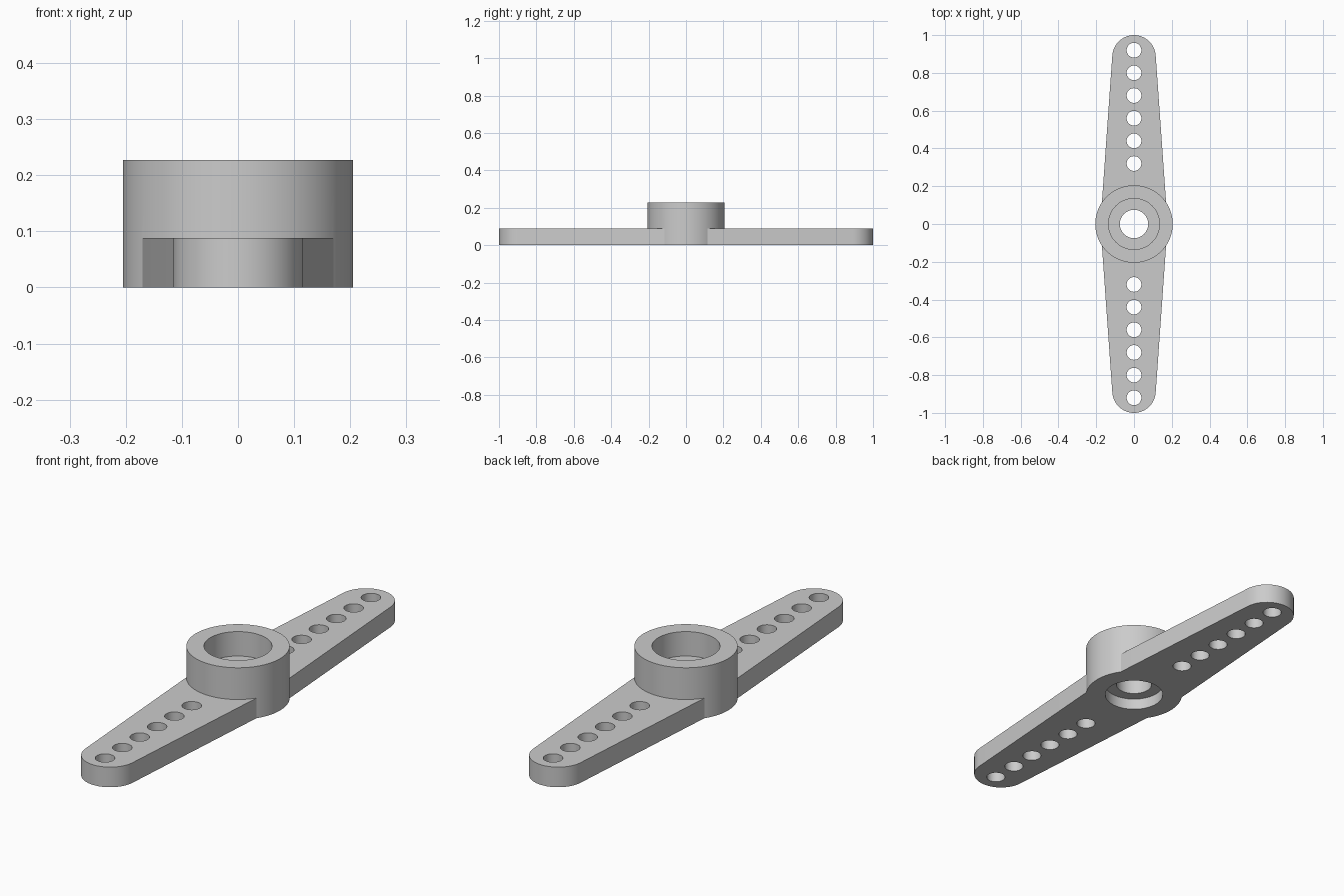
import bpy
import bmesh
from math import sin, cos, pi

default = bpy.data.objects.get("Cube")
if default:
    bpy.data.objects.remove(default, do_unlink=True)

# Main sizes
HUB_R, HUB_H = 0.205, 0.227
ARM_H, TIP_R = 0.088, 0.115
WAIST = 0.178
HOLE_R = 0.039

grey = bpy.data.materials.new("grey_plastic")
grey.use_nodes = True
colour = (0.6, 0.6, 0.6, 1)
grey.diffuse_color = colour
grey.node_tree.nodes["Principled BSDF"].inputs["Base Color"].default_value = colour


def arc(radius, cy, start, end, steps):
    """Points on an arc centred on (0, cy)."""
    angles = [start + (end - start) * i / steps for i in range(steps + 1)]
    return [(radius * cos(a), cy + radius * sin(a)) for a in angles]


def circle(radius, cy=0, steps=64):
    return arc(radius, cy, 0, 2 * pi, steps)[:-1]


def prisms(name, outlines, z0, z1):
    """One object made of upright prisms with the given outlines."""
    bm = bmesh.new()
    for outline in outlines:
        face = bm.faces.new([bm.verts.new((x, y, z0)) for x, y in outline])
        top = bmesh.ops.extrude_face_region(bm, geom=[face])["geom"]
        verts = [g for g in top if isinstance(g, bmesh.types.BMVert)]
        bmesh.ops.translate(bm, verts=verts, vec=(0, 0, z1 - z0))
    bmesh.ops.recalc_face_normals(bm, faces=bm.faces)
    mesh = bpy.data.meshes.new(name)
    bm.to_mesh(mesh)
    bm.free()
    mesh.materials.append(grey)
    obj = bpy.data.objects.new(name, mesh)
    bpy.context.collection.objects.link(obj)
    return obj


def combine(target, tool, operation):
    """Apply a boolean and remove the tool."""
    tool.hide_render = True
    mod = target.modifiers.new(tool.name, "BOOLEAN")
    mod.operation = operation
    mod.solver = "EXACT"
    mod.object = tool
    bpy.context.view_layer.objects.active = target
    bpy.ops.object.modifier_apply(modifier=mod.name)
    bpy.data.objects.remove(tool, do_unlink=True)


# Double arm: tapered from the waist to two round tips
tip_y = 1 - TIP_R
outline = ([(WAIST, 0)] + arc(TIP_R, tip_y, 0.07, pi - 0.07, 32)
           + [(-WAIST, 0)] + arc(TIP_R, -tip_y, pi + 0.07, 2 * pi - 0.07, 32))
horn = prisms("double_arm_with_hub", [outline], 0, ARM_H)

# Round hub
combine(horn, prisms("hub", [circle(HUB_R, steps=96)], 0, HUB_H), "UNION")

# Hub bores: top socket, bottom recess and screw hole through the web
for name, radius, z0, z1 in (("top_socket", 0.135, 0.12, 0.4),
                             ("bottom_recess", 0.123, -0.2, 0.05),
                             ("screw_hole", 0.075, -0.2, 0.4)):
    combine(horn, prisms(name, [circle(radius)], z0, z1), "DIFFERENCE")

# Row of link holes along each arm
holes = [circle(HOLE_R, side * (0.32 + 0.12 * i), 32)
         for side in (-1, 1) for i in range(6)]
combine(horn, prisms("link_holes", holes, -0.2, 0.4), "DIFFERENCE")

# Smooth round walls, sharp rims
bpy.ops.object.select_all(action="DESELECT")
horn.select_set(True)
bpy.context.view_layer.objects.active = horn
bpy.ops.object.shade_smooth_by_angle(angle=pi / 6)
